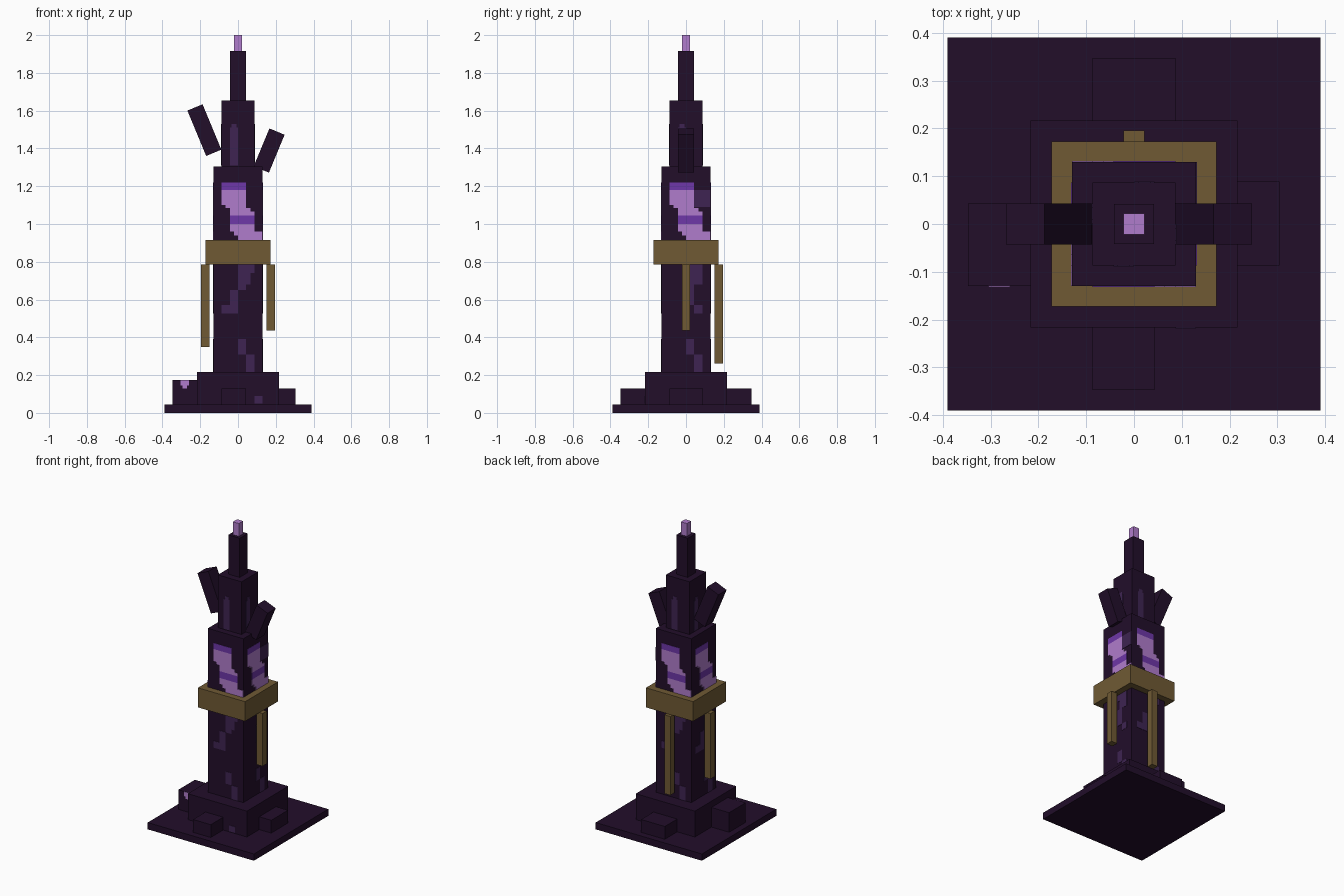
import bpy
import bmesh
import math
from mathutils import Matrix, Vector

cube = bpy.data.objects.get("Cube")
if cube:
    bpy.data.objects.remove(cube, do_unlink=True)


def linear(c):
    c /= 255
    return c / 12.92 if c <= 0.04045 else ((c + 0.055) / 1.055) ** 2.4


def material(name, rgb):
    col = (*[linear(c) for c in rgb], 1)
    m = bpy.data.materials.new(name)
    m.use_nodes = True
    m.diffuse_color = col
    bsdf = m.node_tree.nodes["Principled BSDF"]
    bsdf.inputs["Base Color"].default_value = col
    bsdf.inputs["Roughness"].default_value = 0.9
    return m


STONE = material("dark_purple_stone", (34, 14, 42))
VEIN = material("dim_violet_vein", (62, 36, 82))
GLOW = material("light_purple_crystal", (176, 124, 204))
DEEP = material("deep_violet_crystal", (110, 55, 168))
BRASS = material("old_brass", (112, 90, 52))


def add_box(bm, lo, hi, rot=None):
    lo, hi = Vector(lo), Vector(hi)
    mat = Matrix.Translation((lo + hi) / 2) @ Matrix.Diagonal((*(hi - lo), 1))
    bmesh.ops.create_cube(bm, size=1, matrix=(rot or Matrix()) @ mat)


def finish(name, bm, mat):
    me = bpy.data.meshes.new(name)
    bm.to_mesh(me)
    bm.free()
    me.materials.append(mat)
    ob = bpy.data.objects.new(name, me)
    bpy.context.collection.objects.link(ob)
    return ob


def box(name, lo, hi, mat):
    bm = bmesh.new()
    add_box(bm, lo, hi)
    return finish(name, bm, mat)


def block(name, half, z0, z1, mat):
    return box(name, (-half, -half, z0), (half, half, z1), mat)


def plates(name, rects, half, mat, turns=(0, 1, 2, 3)):
    """Thin plates (x0, x1, z0, z1) laid on chosen sides of a square tower."""
    bm = bmesh.new()
    for t in turns:
        rot = Matrix.Rotation(t * math.pi / 2, 4, 'Z')
        for x0, x1, z0, z1 in rects:
            add_box(bm, (x0, -half - 0.002, z0), (x1, -half + 0.001, z1), rot)
    return finish(name, bm, mat)


# Stacked tower
block("base_plate", 0.39, 0, 0.045, STONE)
block("plinth", 0.217, 0.045, 0.217, STONE)
block("lower_tower", 0.13, 0.217, 1.305, STONE)
block("upper_tower", 0.087, 1.305, 1.655, STONE)
block("spire", 0.042, 1.655, 1.915, STONE)
block("spire_tip", 0.022, 1.915, 2.0, GLOW)

# Rubble blocks against the plinth
box("right_rubble", (-0.347, -0.13, 0.045), (-0.217, 0.043, 0.175), STONE)
box("left_rubble", (0.217, -0.087, 0.045), (0.305, 0.089, 0.13), STONE)
box("front_rubble", (-0.087, -0.347, 0.045), (0.043, -0.217, 0.13), STONE)
box("back_rubble", (-0.087, 0.217, 0.045), (0.087, 0.347, 0.13), STONE)

# Brass collar with hanging straps
block("collar", 0.173, 0.785, 0.915, BRASS)
box("right_strap", (-0.196, -0.022, 0.35), (-0.152, 0.022, 0.785), BRASS)
box("left_strap", (0.152, -0.022, 0.435), (0.196, 0.022, 0.785), BRASS)
box("back_strap", (-0.022, 0.152, 0.262), (0.022, 0.196, 0.785), BRASS)

# Tilted shards beside the upper tower
for name, x, z, length, angle in (("right_shard", -0.178, 1.497, 0.26, -22.5),
                                  ("left_shard", 0.165, 1.389, 0.217, 22.5)):
    h = length / 2
    shard = box(name, (-0.0435, -0.043, -h), (0.0435, 0.043, h), STONE)
    shard.location = (x, 0, z)
    shard.rotation_euler.y = math.radians(angle)

# Glowing crystal pattern on each side of the tower
plates("crystal_glow", [
    (-0.087, 0.043, 1.10, 1.18), (-0.065, 0.043, 1.085, 1.10),
    (-0.043, 0.065, 1.065, 1.085), (-0.043, 0.087, 1.045, 1.065),
    (-0.043, 0.087, 0.96, 1.0), (-0.022, 0.13, 0.94, 0.96),
    (0.0, 0.13, 0.915, 0.94)], 0.13, GLOW)
plates("crystal_bands", [(-0.087, 0.043, 1.18, 1.22),
                         (-0.043, 0.087, 1.0, 1.045)], 0.13, DEEP)
plates("crystal_shadow_patch", [(0.043, 0.13, 1.09, 1.18)], 0.13, VEIN, (1,))

# Dim veins
plates("lower_veins", [
    (0.0, 0.087, 0.74, 0.785), (0.0, 0.065, 0.68, 0.74),
    (0.0, 0.043, 0.65, 0.68), (-0.043, 0.0, 0.57, 0.65),
    (-0.087, 0.0, 0.525, 0.57)], 0.13, VEIN, (0, 2, 3))
plates("left_side_veins", [
    (0.0, 0.087, 0.74, 0.785), (0.022, 0.087, 0.68, 0.74),
    (0.0, 0.043, 0.57, 0.68), (0.043, 0.087, 0.525, 0.57)], 0.13, VEIN, (1,))
plates("foot_veins", [(0.0, 0.043, 0.31, 0.39),
                      (0.043, 0.087, 0.217, 0.31)], 0.13, VEIN)
plates("upper_veins", [(-0.043, 0.0, 1.31, 1.51),
                       (-0.035, -0.008, 1.51, 1.53)], 0.087, VEIN)
plates("plinth_spot", [(0.087, 0.13, 0.05, 0.09)], 0.217, VEIN, (0,))
plates("rubble_glow", [(-0.305, -0.26, 0.145, 0.175),
                       (-0.295, -0.27, 0.13, 0.145)], 0.13, GLOW, (0,))
